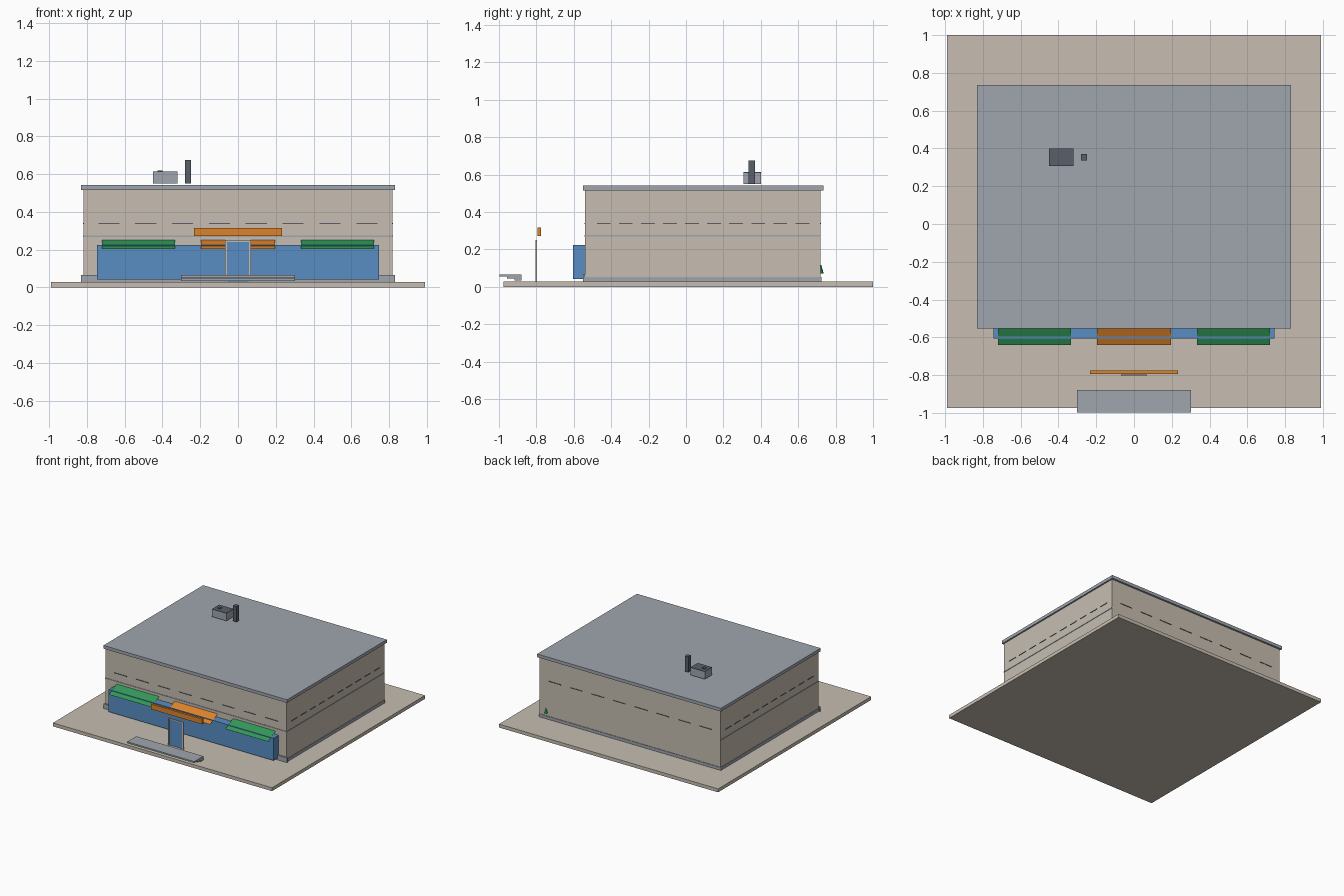
import bpy, bmesh

cube = bpy.data.objects.get("Cube")
if cube:
    bpy.data.objects.remove(cube, do_unlink=True)


def material(name, rgb):
    """Flat material from 0-255 display values."""
    linear = [((c / 255 + 0.055) / 1.055) ** 2.4 for c in rgb] + [1]
    m = bpy.data.materials.new(name)
    m.use_nodes = True
    m.diffuse_color = linear
    m.node_tree.nodes["Principled BSDF"].inputs["Base Color"].default_value = linear
    return m


BEIGE = material("beige stone", (199, 190, 177))
GRAY = material("cool gray", (160, 166, 175))
DARK = material("dark gray", (88, 95, 106))
BLUE = material("glass blue", (88, 141, 195))
GREEN = material("awning green", (50, 152, 88))
ORANGE = material("sign orange", (220, 131, 43))


def finish(name, bm, mat):
    mesh = bpy.data.meshes.new(name)
    bm.to_mesh(mesh)
    bm.free()
    mesh.materials.append(mat)
    ob = bpy.data.objects.new(name, mesh)
    bpy.context.collection.objects.link(ob)
    return ob


def add_box(bm, x, y, z):
    """Add a box given its (min, max) on each axis."""
    verts = bmesh.ops.create_cube(bm, size=1)["verts"]
    for v in verts:
        for i, (lo, hi) in enumerate((x, y, z)):
            v.co[i] = (lo + hi) / 2 + v.co[i] * (hi - lo)


def box(name, mat, x, y, z):
    bm = bmesh.new()
    add_box(bm, x, y, z)
    return finish(name, bm, mat)


def awning(name, mat, x0, x1):
    """Thin sloping canvas sheet."""
    bm = bmesh.new()
    corners = [(x0, -.64, .204), (x1, -.64, .204), (x1, -.54, .252), (x0, -.54, .252)]
    bm.faces.new([bm.verts.new(c) for c in corners])
    return finish(name, bm, mat)


# Ground slab, main block and roof
W, FRONT, BACK = .818, -.54, .72
box("ground_slab", BEIGE, (-.99, .99), (-.975, 1), (0, .028))
box("main_block", BEIGE, (-W, W), (FRONT, BACK), (.028, .518))
box("roof", GRAY, (-.83, .83), (-.552, .735), (.516, .542))

# Plinth around the foot of the walls, taller at the front
box("plinth", GRAY, (-W - .004, W + .004), (FRONT, BACK + .004), (.028, .052))
box("front_plinth", GRAY, (-.83, .83), (-.552, FRONT), (.028, .066))

# Floor band on the front and sides
box("floor_band", GRAY, (-W - .003, W + .003), (FRONT - .003, BACK - .003), (.268, .276))

# Rows of narrow window slots
bm = bmesh.new()
slot_z = (.335, .341)
for i in range(8):
    x = -.683 + i * .195
    for wall in (FRONT, BACK):
        add_box(bm, (x - .056, x + .056), (wall - .003, wall + .003), slot_z)
for i in range(10):
    y = -.44 + i * .118
    for wall in (-W, W):
        add_box(bm, (wall - .003, wall + .003), (y - .037, y + .037), slot_z)
finish("window_slots", bm, DARK)

# Shop window with awnings
box("shop_window", BLUE, (-.745, .745), (-.605, FRONT), (.043, .225))
awning("right_awning", GREEN, -.72, -.333)
awning("left_awning", GREEN, .333, .72)
awning("center_awning", ORANGE, -.195, .195)

# Sign board and free-standing door
box("sign_board", ORANGE, (-.232, .232), (-.793, -.775), (.273, .316))
box("door_pane", BLUE, (-.06, .06), (-.802, -.798), (.03, .242))
bm = bmesh.new()
for x in (-.064, .064):
    add_box(bm, (x - .005, x + .005), (-.804, -.796), (.028, .25))
add_box(bm, (-.059, .059), (-.804, -.796), (.242, .25))
finish("door_frame", bm, BEIGE)

# Entrance steps, widest at the top
bm = bmesh.new()
for front, z0, z1 in ((-.997, .054, .066), (-.957, .045, .054), (-.918, .034, .045)):
    add_box(bm, (-.303, .303), (front, -.88), (z0, z1))
finish("entrance_steps", bm, GRAY)

# Roof unit with dark lid and hub, and the chimney
box("roof_unit", GRAY, (-.45, -.32), (.307, .4), (.55, .61))
box("roof_unit_lid", DARK, (-.45, -.32), (.307, .4), (.61, .613))
box("roof_unit_hub", DARK, (-.425, -.4), (.34, .365), (.613, .618))
box("chimney", DARK, (-.28, -.248), (.335, .37), (.55, .675))

# Small shrub at the back wall
bm = bmesh.new()
bmesh.ops.create_cone(bm, cap_ends=True, segments=6, radius1=.016, radius2=.003, depth=.045)
bmesh.ops.translate(bm, verts=bm.verts, vec=(.76, BACK, .095))
finish("back_shrub", bm, GREEN)
